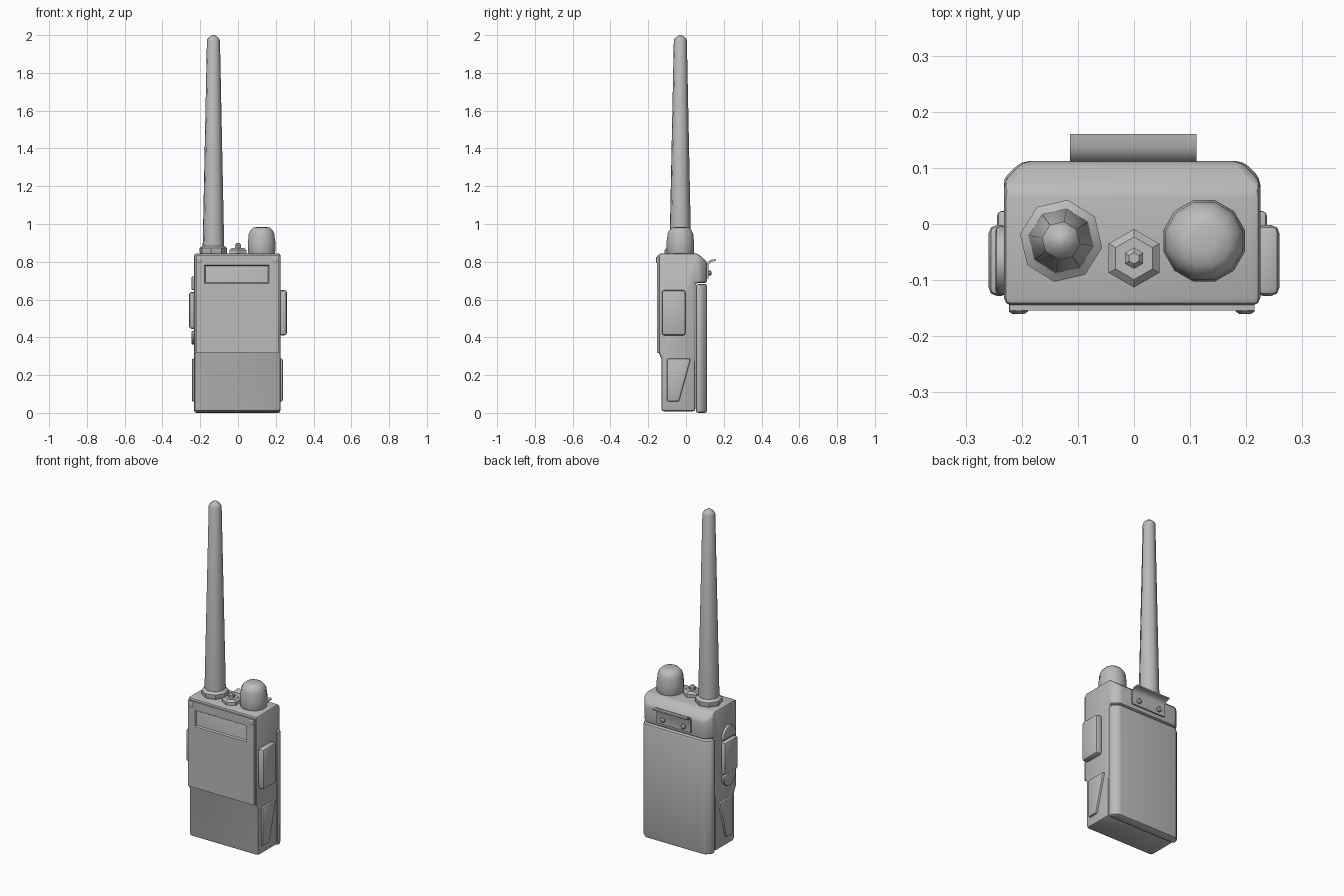
import bpy, bmesh, math
from mathutils import Vector

cube = bpy.data.objects.get("Cube")
if cube:
    bpy.data.objects.remove(cube, do_unlink=True)

grey = bpy.data.materials.new("plain grey")
grey.use_nodes = True
COL = (0.5, 0.5, 0.5, 1)
grey.diffuse_color = COL
grey.node_tree.nodes["Principled BSDF"].inputs["Base Color"].default_value = COL


def finish(name, bm, bevel=0, segments=2, angle=35):
    bmesh.ops.recalc_face_normals(bm, faces=bm.faces)
    me = bpy.data.meshes.new(name)
    bm.to_mesh(me)
    bm.free()
    me.materials.append(grey)
    ob = bpy.data.objects.new(name, me)
    bpy.context.collection.objects.link(ob)
    bpy.ops.object.select_all(action='DESELECT')
    bpy.context.view_layer.objects.active = ob
    ob.select_set(True)
    if bevel:
        mod = ob.modifiers.new("bevel", 'BEVEL')
        mod.width, mod.segments = bevel, segments
        mod.limit_method, mod.angle_limit = 'ANGLE', math.radians(30)
        bpy.ops.object.modifier_apply(modifier=mod.name)
    bpy.ops.object.shade_smooth_by_angle(angle=math.radians(angle))
    return ob


def prism(pts, axis, lo, hi):
    """Extrude a 2D outline along an axis (0 x: yz outline, 1 y: xz, 2 z: xy)."""
    bm = bmesh.new()
    verts = []
    for a, b in pts:
        co = [a, b]
        co.insert(axis, lo)
        verts.append(bm.verts.new(co))
    face = bm.faces.new(verts)
    ext = bmesh.ops.extrude_face_region(bm, geom=[face])["geom"]
    move = Vector((0, 0, 0))
    move[axis] = hi - lo
    bmesh.ops.translate(bm, verts=[v for v in ext if isinstance(v, bmesh.types.BMVert)], vec=move)
    return bm


def rect(a0, a1, b0, b1):
    return [(a0, b0), (a1, b0), (a1, b1), (a0, b1)]


def lathe(name, prof, loc, sides, phase=0, axis='Z', angle=35):
    """Stack rings of (radius, height) and cap both ends."""
    bm = bmesh.new()
    rings = []
    for r, h in prof:
        ring = []
        for i in range(sides):
            t = math.radians(phase) + math.tau * i / sides
            x, y = r * math.cos(t), r * math.sin(t)
            co = Vector((x, y, h)) if axis == 'Z' else Vector((x, h, y))
            ring.append(bm.verts.new(co + Vector(loc)))
        rings.append(ring)
    for lo, hi in zip(rings, rings[1:]):
        for i in range(sides):
            j = (i + 1) % sides
            bm.faces.new((lo[i], lo[j], hi[j], hi[i]))
    bm.faces.new(rings[0])
    bm.faces.new(rings[-1])
    return finish(name, bm, angle=angle)


X0, X1 = -0.232, 0.225

# Main body: side profile, with the upper back corners chamfered
bm = prism([(-0.145, 0.845), (0.06, 0.845), (0.112, 0.80), (0.112, 0.688), (0.05, 0.688),
            (0.05, 0.008), (-0.13, 0.008), (-0.13, 0.285), (-0.145, 0.32)], 0, X0, X1)
back = [e for e in bm.edges if abs(e.verts[0].co.x - e.verts[1].co.x) < 1e-4
        and all(v.co.y > 0.1 for v in e.verts)]
bmesh.ops.bevel(bm, geom=back, offset=0.035, segments=1, affect='EDGES', profile=0.5)
finish("body", bm, 0.014)

# Battery pack on the back
bm = prism([(X0, 0.052), (X1, 0.052), (X1, 0.082), (0.195, 0.112), (-0.2, 0.112), (X0, 0.082)],
           2, 0.0, 0.682)
finish("battery", bm, 0.012)

# Front panel with a recessed display
bm = prism(rect(-0.222, 0.215, 0.318, 0.832), 1, -0.154, -0.135)
for co, no in (((-0.178, 0, 0), (1, 0, 0)), ((0.165, 0, 0), (1, 0, 0)),
               ((0, 0, 0.685), (0, 0, 1)), ((0, 0, 0.782), (0, 0, 1))):
    bmesh.ops.bisect_plane(bm, geom=bm.verts[:] + bm.edges[:] + bm.faces[:],
                           plane_co=co, plane_no=no)
bmesh.ops.recalc_face_normals(bm, faces=bm.faces)
display = [f for f in bm.faces if f.normal.y < -0.9
           and abs(f.calc_center_median().x) < 0.1 and 0.69 < f.calc_center_median().z < 0.78]
bmesh.ops.inset_individual(bm, faces=display, thickness=0.01, depth=-0.012)
finish("front_panel", bm)

# Panel screws
for side, x in (("right", -0.206), ("left", 0.198)):
    lathe(f"panel_screw_{side}", [(0.017, -0.14), (0.017, -0.156), (0.011, -0.16)],
          (x, 0, 0.81), 10, axis='Y')

# Side buttons and lower grip guards
for side, s, face in (("left", 1, X1), ("right", -1, X0)):
    inner = face - s * 0.01
    bm = prism(rect(-0.128, -0.002, 0.41 if s > 0 else 0.445, 0.65 if s > 0 else 0.64),
               0, inner, s * 0.259)
    finish(f"side_button_{side}", bm, 0.014)
    bm = prism([(-0.1, 0.06), (-0.037, 0.06), (0.025, 0.288), (-0.1, 0.288)],
               0, inner, face + s * 0.012)
    finish(f"grip_guard_{side}", bm, 0.008)

# Half-round keys above and below the right side button
for name, z, d in (("upper_key", 0.65, 1), ("lower_key", 0.435, -1)):
    arc = [(-0.065 + 0.062 * math.cos(math.pi * i / 10), z + d * 0.073 * math.sin(math.pi * i / 10))
           for i in range(11)]
    finish(name, prism(arc, 0, X0 + 0.01, -0.247), 0.008)

# Antenna with its collar
lathe("antenna_collar", [(0.07, 0.84), (0.074, 0.85), (0.074, 0.872), (0.058, 0.884)],
      (-0.13, -0.03, 0), 8, -9.5)
lathe("antenna", [(0.058, 0.87), (0.035, 1.972), (0.03, 1.983), (0.008, 2.0)],
      (-0.13, -0.03, 0), 8, -9.5, angle=50)

# Volume knob
lathe("volume_knob", [(0.07, 0.84), (0.075, 0.855), (0.075, 0.91), (0.072, 0.925), (0.071, 0.945),
                      (0.062, 0.965), (0.046, 0.981), (0.02, 0.985)],
      (0.125, -0.03, 0), 12, 15, angle=50)

# Small top button
lathe("top_button_base", [(0.052, 0.84), (0.052, 0.862), (0.038, 0.874)], (0, -0.061, 0), 6, 30)
lathe("top_button", [(0.019, 0.87), (0.019, 0.89), (0.01, 0.899)], (0, -0.061, 0), 6, 30)

# Belt clip bracket with a curled lip and two screws
bm = prism([(0.108, 0.712), (0.12, 0.712), (0.12, 0.782), (0.127, 0.795), (0.14, 0.802),
            (0.16, 0.804), (0.16, 0.812), (0.136, 0.811), (0.12, 0.803), (0.108, 0.785)],
           0, -0.114, 0.111)
finish("clip_bracket", bm)
for side, x in (("right", -0.07), ("left", 0.068)):
    lathe(f"clip_screw_{side}", [(0.014, 0.115), (0.014, 0.13), (0.008, 0.136)],
          (x, 0, 0.74), 10, axis='Y')
